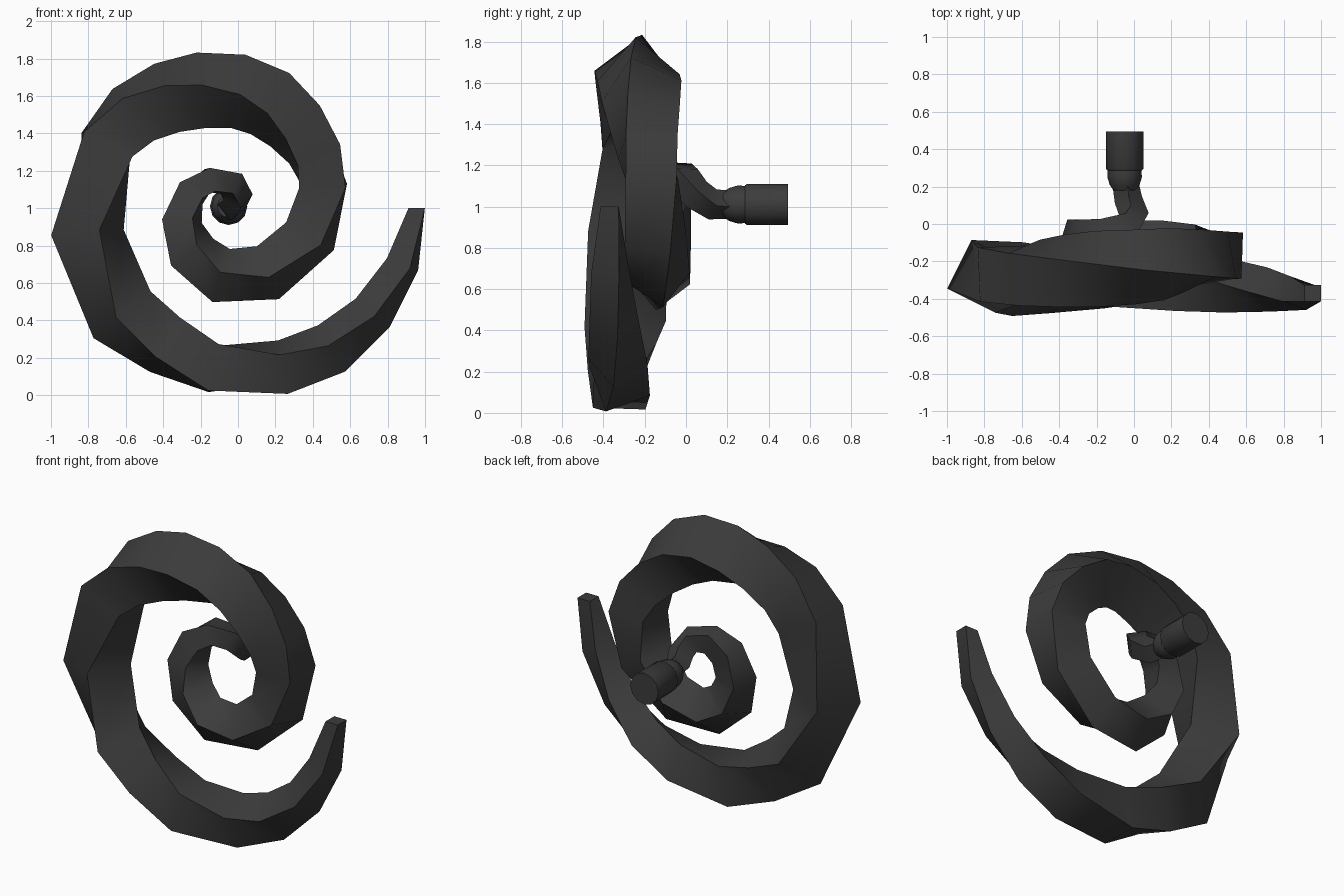
import bpy, bmesh, math
from mathutils import Vector

if "Cube" in bpy.data.objects:
    bpy.data.objects.remove(bpy.data.objects["Cube"])

dark = bpy.data.materials.new("dark_iron")
dark.diffuse_color = (0.045, 0.045, 0.045, 1)
dark.use_nodes = True
dark.node_tree.nodes["Principled BSDF"].inputs["Base Color"].default_value = dark.diffuse_color


def finish(name, bm, angle):
    bmesh.ops.recalc_face_normals(bm, faces=bm.faces)
    mesh = bpy.data.meshes.new(name)
    bm.to_mesh(mesh)
    bm.free()
    mesh.materials.append(dark)
    ob = bpy.data.objects.new(name, mesh)
    bpy.context.collection.objects.link(ob)
    bpy.ops.object.select_all(action='DESELECT')
    ob.select_set(True)
    bpy.context.view_layer.objects.active = ob
    bpy.ops.object.shade_smooth_by_angle(angle=math.radians(angle))


def loft(bm, rings):
    n = len(rings[0])
    for a, b in zip(rings, rings[1:]):
        for i in range(n):
            j = (i + 1) % n
            bm.faces.new((a[i], a[j], b[j], b[i]))
    bm.faces.new(rings[0])
    bm.faces.new(rings[-1][::-1])


# Spiral path from the free tip to the stem: x, y, z, half diagonal
path = [
    (.955, -.37, 1.0, .062), (.88, -.37, .70, .10), (.72, -.35, .44, .12),
    (.50, -.33, .25, .145), (.24, -.32, .15, .16), (-.13, -.32, .145, .18),
    (-.39, -.31, .27, .185), (-.62, -.295, .43, .20), (-.805, -.28, .87, .205),
    (-.70, -.265, 1.34, .205), (-.56, -.26, 1.50, .205), (-.38, -.25, 1.59, .205),
    (-.2, -.24, 1.63, .205), (.0, -.23, 1.625, .20), (.17, -.215, 1.56, .20),
    (.305, -.20, 1.44, .19), (.41, -.185, 1.29, .18),
    (.455, -.165, 1.12, .175), (.385, -.15, .85, .165), (.16, -.135, .655, .155),
    (-.09, -.13, .64, .15), (-.245, -.11, .765, .14), (-.30, -.08, .93, .12),
    (-.25, -.06, 1.08, .105), (-.15, -.035, 1.15, .09), (-.035, -.01, 1.13, .085),
    (.0, .05, 1.06, .08), (-.03, .13, 1.01, .075), (-.05, .24, 1.01, .07),
]
pts = [Vector(p[:3]) for p in path]

# Twisted square spiral: the section turns steadily along the path
bm = bmesh.new()
rings, length, u = [], 0.0, Vector((1, 0, 0))
for i, p in enumerate(pts):
    a, b = pts[max(i - 1, 0)], pts[min(i + 1, len(pts) - 1)]
    t = ((p - a).normalized() + (b - p).normalized()).normalized()
    if i == 0:
        t = Vector((0, 0, -1))
    else:
        length += (p - a).length
    if i < len(pts) - 4:                      # flat part: outward in the xz plane
        u = Vector((-t.z, 0, t.x)).normalized()
    else:                                     # stem: carry the frame along
        u = (u - t * u.dot(t)).normalized()
    v = t.cross(u)
    ring = []
    for k in range(4):
        f = math.radians(45 + 59 * length + 90 * k)
        ring.append(bm.verts.new(p + (u * math.cos(f) + v * math.sin(f)) * path[i][3]))
    rings.append(ring)
loft(bm, rings)
finish("twisted_spiral", bm, 55)


# Round parts turned about the y axis
def lathe(name, profile, sides):
    bm = bmesh.new()
    rings = []
    for y, r in profile:
        rings.append([bm.verts.new((-.05 + r * math.cos(2 * math.pi * k / sides), y,
                                    1.01 + r * math.sin(2 * math.pi * k / sides)))
                      for k in range(sides)])
    loft(bm, rings)
    finish(name, bm, 40)


lathe("stem_collar", [(.18, .06), (.21, .08), (.25, .092), (.29, .09)], 12)
lathe("mounting_post", [(.285, .092), (.295, .10), (.495, .10)], 12)
